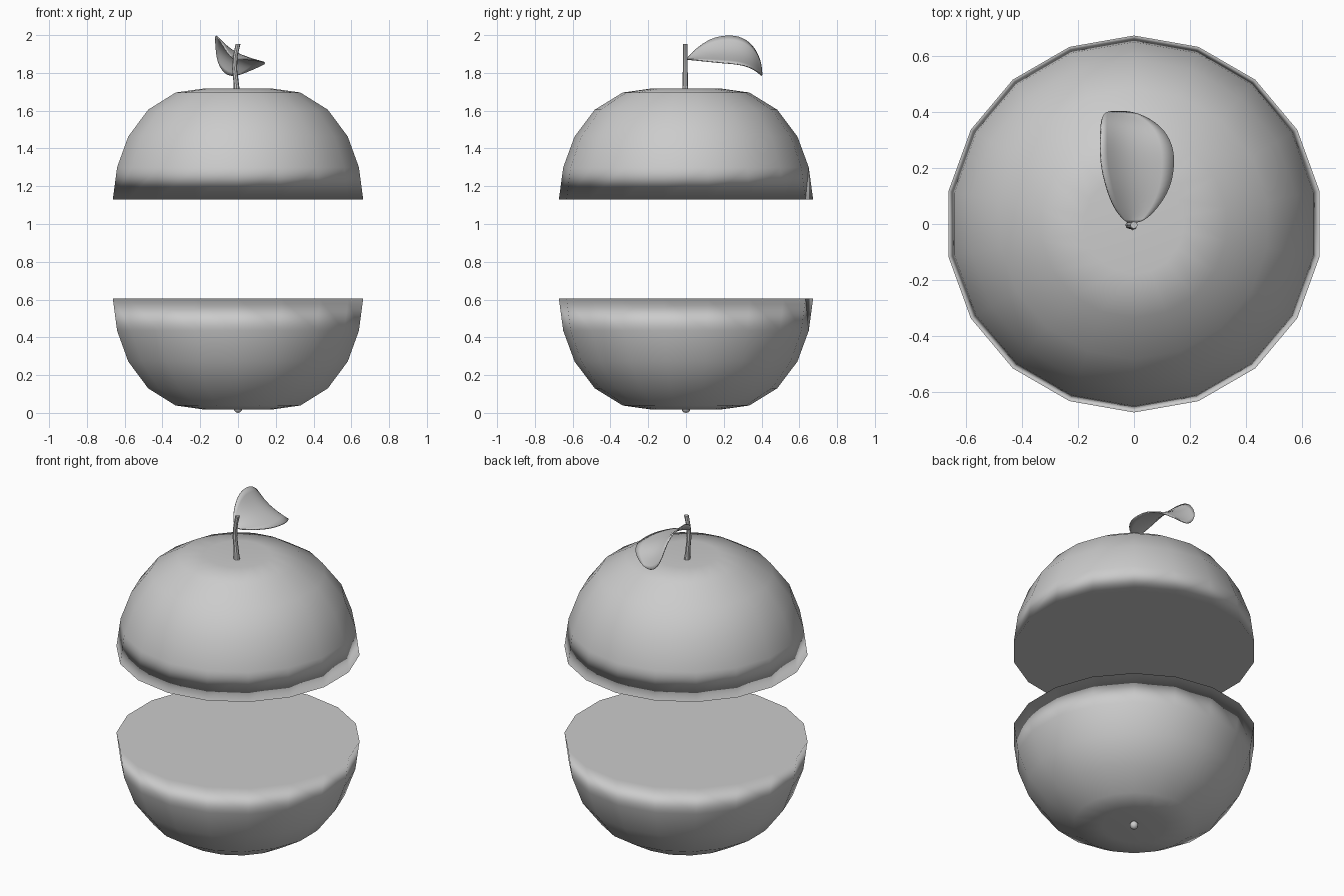
import bpy, bmesh, math
from mathutils import Vector

cube = bpy.data.objects.get("Cube")
if cube:
    bpy.data.objects.remove(cube, do_unlink=True)

grey = bpy.data.materials.new("plain grey")
grey.use_nodes = True
COLOUR = (0.6, 0.6, 0.6, 1)
grey.diffuse_color = COLOUR
grey.node_tree.nodes["Principled BSDF"].inputs["Base Color"].default_value = COLOUR


def finish(name, bm):
    bmesh.ops.recalc_face_normals(bm, faces=bm.faces)
    mesh = bpy.data.meshes.new(name)
    bm.to_mesh(mesh)
    bm.free()
    mesh.materials.append(grey)
    mesh.shade_smooth()
    obj = bpy.data.objects.new(name, mesh)
    bpy.context.collection.objects.link(obj)
    return obj


def tube(bm, rings, sides, turn=0):
    """Loft round rings given as (centre, radius); returns the vertex rings."""
    loops = []
    for centre, r in rings:
        loop = []
        for i in range(sides):
            a = turn + math.tau * i / sides
            loop.append(bm.verts.new(Vector(centre) + Vector((r * math.cos(a), r * math.sin(a), 0))))
        loops.append(loop)
    for low, high in zip(loops, loops[1:]):
        for i in range(sides):
            j = (i + 1) % sides
            bm.faces.new((low[i], low[j], high[j], high[i]))
    return loops


# Fruit halves: radius and height above the cut, ending in a dimple
PROFILE = [(0.673, 0), (0.65, 0.17), (0.59, 0.333), (0.483, 0.475),
           (0.335, 0.566), (0.178, 0.588)]
DIMPLE = 0.555


def fruit_half(name, cut, way):
    bm = bmesh.new()
    rings = [((0, 0, cut + way * h), r) for r, h in PROFILE]
    loops = tube(bm, rings, 18, math.pi / 2)
    bm.faces.new(loops[0])
    pole = bm.verts.new((0, 0, cut + way * DIMPLE))
    last = loops[-1]
    for i in range(len(last)):
        bm.faces.new((last[i], last[(i + 1) % len(last)], pole))
    obj = finish(name, bm)
    # The wide flat cut dominates the shading at the rim
    normals = obj.modifiers.new("flat_cut_normals", 'WEIGHTED_NORMAL')
    normals.mode = 'FACE_AREA'
    normals.weight = 100


fruit_half("upper_half", 1.13, 1)
fruit_half("lower_half", 0.605, -1)

# Stem, gently bowed
bm = bmesh.new()
path = [(-0.004, 1.67, 0.018), (-0.01, 1.75, 0.014), (-0.018, 1.82, 0.013),
        (-0.014, 1.89, 0.012), (0, 1.952, 0.013)]
loops = tube(bm, [((x, -0.004, z), r) for x, z, r in path], 8)
bm.faces.new(loops[0])
bm.faces.new(loops[-1])
stem = finish("stem", bm)
bpy.context.view_layer.objects.active = stem
stem.select_set(True)
bpy.ops.object.shade_smooth_by_angle(angle=math.radians(40))

# Blossom end under the fruit
bm = bmesh.new()
bmesh.ops.create_uvsphere(bm, u_segments=10, v_segments=6, radius=0.024)
nub = finish("blossom_end", bm)
nub.location.z = 0.024

# Leaf: rows of left edge, midrib, right edge from base to tip
LEAF = [
    ((-0.03, 0.005, 1.875), (-0.01, 0.005, 1.87), (0.03, 0.005, 1.872)),
    ((-0.07, 0.05, 1.925), (-0.012, 0.05, 1.885), (0.08, 0.05, 1.868)),
    ((-0.1, 0.13, 1.983), (-0.02, 0.13, 1.9), (0.13, 0.125, 1.86)),
    ((-0.12, 0.22, 2.0), (-0.03, 0.22, 1.905), (0.145, 0.21, 1.852)),
    ((-0.12, 0.3, 1.99), (-0.035, 0.3, 1.895), (0.14, 0.28, 1.847)),
    ((-0.118, 0.365, 1.935), (-0.04, 0.37, 1.86), (0.1, 0.35, 1.828)),
    ((-0.11, 0.4, 1.85), (-0.06, 0.402, 1.778), (0.01, 0.4, 1.788)),
]
bm = bmesh.new()
grid = [[bm.verts.new(p) for p in row] for row in LEAF]
for a, b in zip(grid, grid[1:]):
    for i in range(2):
        bm.faces.new((a[i], a[i + 1], b[i + 1], b[i]))
leaf = finish("leaf", bm)
leaf.modifiers.new("smooth", 'SUBSURF').levels = 2
leaf.modifiers["smooth"].render_levels = 2
thick = leaf.modifiers.new("thickness", 'SOLIDIFY')
thick.thickness = 0.006
thick.offset = 0
